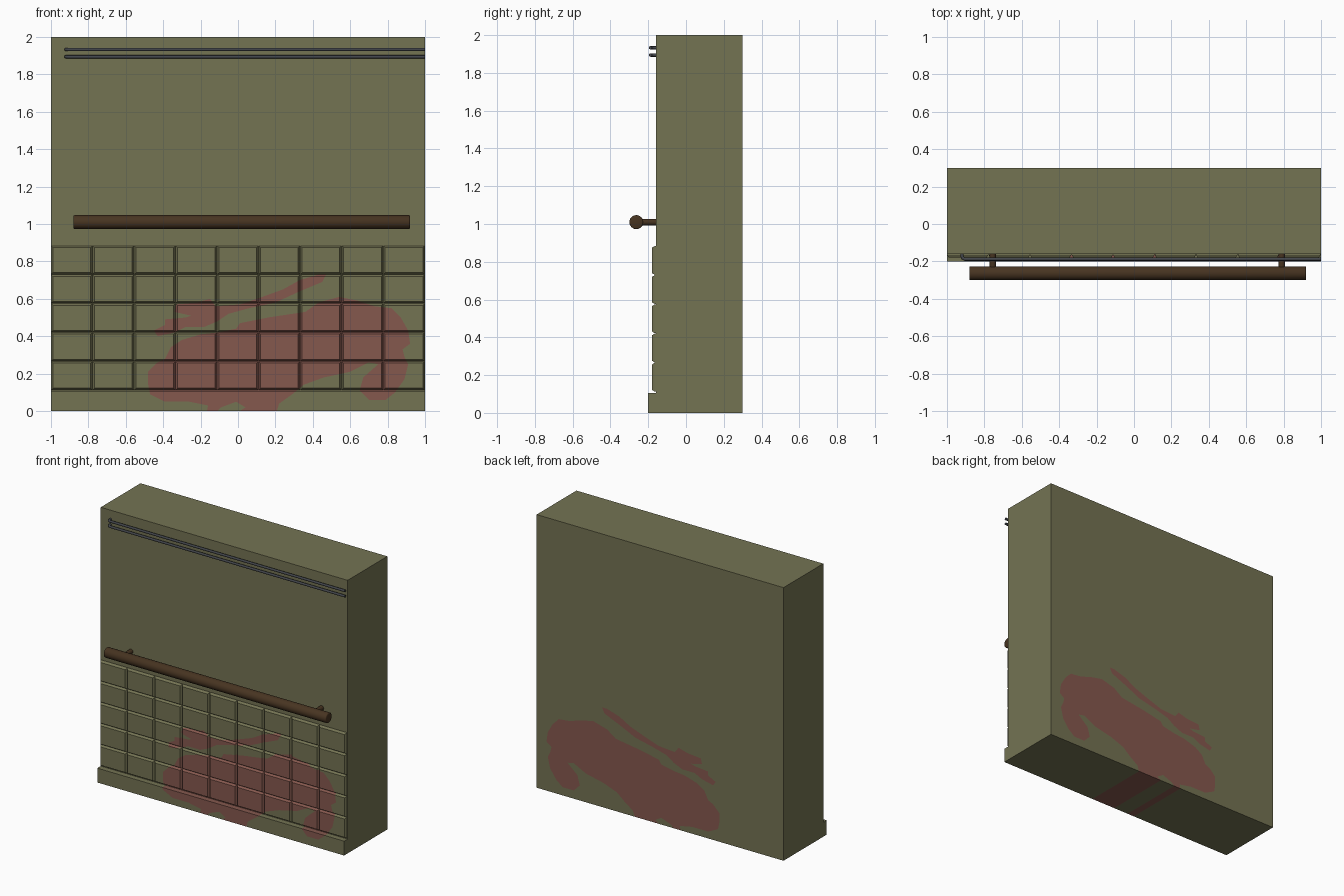
import bpy, bmesh, math
from mathutils import Vector, Matrix

if "Cube" in bpy.data.objects:
    bpy.data.objects.remove(bpy.data.objects["Cube"])


def material(name, rgb):
    m = bpy.data.materials.new(name)
    m.diffuse_color = (*rgb, 1)
    m.use_nodes = True
    m.node_tree.nodes["Principled BSDF"].inputs["Base Color"].default_value = m.diffuse_color
    return m


OLIVE = material("olive wall paint", (0.174, 0.172, 0.086))
RED = material("red stain", (0.235, 0.098, 0.076))
BROWN = material("brown wood", (0.063, 0.034, 0.015))
STEEL = material("dark steel", (0.056, 0.061, 0.072))
CUT = material("cutter", (1, 0, 1))


def to_object(name, bm, mat):
    mesh = bpy.data.meshes.new(name)
    bmesh.ops.recalc_face_normals(bm, faces=bm.faces)
    bm.to_mesh(mesh)
    bm.free()
    mesh.materials.append(mat)
    ob = bpy.data.objects.new(name, mesh)
    bpy.context.collection.objects.link(ob)
    return ob


def prism(bm, outline, y0, y1, scale=1.0):
    """Extrude an x-z outline along y."""
    face = bm.faces.new([bm.verts.new((x * scale, y0, z * scale)) for x, z in outline])
    out = bmesh.ops.extrude_face_region(bm, geom=[face])
    verts = [v for v in out["geom"] if isinstance(v, bmesh.types.BMVert)]
    bmesh.ops.translate(bm, verts=verts, vec=(0, y1 - y0, 0))


def cylinder(name, p, q, r, mat, bevel=0.0):
    p, q = Vector(p), Vector(q)
    rot = (q - p).to_track_quat('Z', 'Y').to_matrix().to_4x4()
    bm = bmesh.new()
    bmesh.ops.create_cone(bm, cap_ends=True, segments=24, radius1=r, radius2=r,
                          depth=(q - p).length,
                          matrix=Matrix.Translation((p + q) / 2) @ rot)
    if bevel:
        rims = [e for e in bm.edges if any(len(f.verts) > 4 for f in e.link_faces)]
        bmesh.ops.bevel(bm, geom=rims, offset=bevel, segments=2, affect='EDGES', profile=0.5)
    for f in bm.faces:
        f.smooth = len(f.verts) <= 4
    ob = to_object(name, bm, mat)
    ob.data.set_sharp_from_angle(angle=math.radians(50))
    return ob


# stain outlines in hundredths (x, z), projected straight through the wall
SPLASH = [(-48, 14), (-48, 21), (-43, 26), (-39, 28), (-36, 34), (-30, 38), (-20, 41),
          (-11, 42), (-1, 44), (1, 47), (16, 50), (36, 53), (43, 58), (54, 61), (64, 59),
          (73, 56), (82, 55), (87, 50), (91, 43), (92, 36), (88, 33), (89, 29), (91, 25),
          (89, 17), (84, 10), (79, 6), (70, 6), (65, 11), (67, 18), (75, 25), (70, 26),
          (60, 21), (46, 18), (35, 14), (29, 9), (22, 4), (20, -2), (-2, -2), (4, 2),
          (-1, 5), (-9, 2), (-13, -2), (-17, -2), (-16, 3), (-26, 5), (-39, 5), (-47, 9)]
STREAK = [(47, 73), (45, 69), (33, 64), (20, 58), (6, 55), (-5, 52), (-11, 48), (-18, 45),
          (-28, 45), (-34, 42), (-43, 40), (-45, 43), (-39, 46), (-39, 49), (-28, 50),
          (-25, 51), (-34, 53), (-33, 57), (-22, 58), (-15, 60), (-12, 56), (1, 57),
          (13, 61), (24, 65), (33, 70), (43, 73)]
bm = bmesh.new()
for outline in (SPLASH, STREAK):
    prism(bm, outline, -0.5, 0.5, 0.01)
cutter = to_object("stain_cutter", bm, CUT)
cutter.hide_render = True


def split_mesh(ob, operation):
    """Part of ob outside or inside the cutter, without the cut walls."""
    mod = ob.modifiers.new("split", 'BOOLEAN')
    mod.object, mod.operation = cutter, operation
    mod.solver, mod.material_mode = 'EXACT', 'TRANSFER'
    dg = bpy.context.evaluated_depsgraph_get()
    mesh = bpy.data.meshes.new_from_object(ob.evaluated_get(dg))
    ob.modifiers.remove(mod)
    cut_ids = {i for i, m in enumerate(mesh.materials) if m and m.name == CUT.name}
    bm = bmesh.new()
    bm.from_mesh(mesh)
    bmesh.ops.delete(bm, geom=[f for f in bm.faces if f.material_index in cut_ids],
                     context='FACES')
    bm.to_mesh(mesh)
    bm.free()
    return mesh


def stain(ob):
    """Inlay the stain as red faces in the surface of ob."""
    inside, outside = split_mesh(ob, 'INTERSECT'), split_mesh(ob, 'DIFFERENCE')
    ob.data.materials.append(RED)
    bm = bmesh.new()
    bm.from_mesh(inside)
    for f in bm.faces:
        f.material_index = 1
    n = len(bm.faces)
    bm.from_mesh(outside)
    bm.faces.ensure_lookup_table()
    for f in bm.faces[n:]:
        f.material_index = 0
    bmesh.ops.remove_doubles(bm, verts=bm.verts, dist=1e-5)
    bm.to_mesh(ob.data)
    bm.free()


# wall with baseboard step, as a side profile swept along x
profile = [(-0.2, 0), (0.3, 0), (0.3, 2), (-0.16, 2), (-0.16, 0.105), (-0.2, 0.105)]
bm = bmesh.new()
face = bm.faces.new([bm.verts.new((-1, y, z)) for y, z in profile])
out = bmesh.ops.extrude_face_region(bm, geom=[face])
bmesh.ops.translate(bm, vec=(2, 0, 0),
                    verts=[v for v in out["geom"] if isinstance(v, bmesh.types.BMVert)])
wall = to_object("wall", bm, OLIVE)

# bevelled wall tiles, 9 columns by 5 rows
PX, PZ, B = 0.222, 0.1545, 0.009
bm = bmesh.new()
for c in range(9):
    for r in range(5):
        cx, cz = (c - 4) * PX - 0.001, 0.112 + (r + 0.5) * PZ
        hx, hz = PX / 2 - 0.001, PZ / 2 - 0.001
        rings = []
        for y, inset in ((-0.15, 0), (-0.166, 0), (-0.18, B)):
            rings.append([bm.verts.new((cx + sx * (hx - inset), y, cz + sz * (hz - inset)))
                          for sx, sz in ((-1, -1), (1, -1), (1, 1), (-1, 1))])
        for a, b in zip(rings, rings[1:]):
            for i in range(4):
                j = (i + 1) % 4
                bm.faces.new((a[i], a[j], b[j], b[i]))
        bm.faces.new(rings[0][::-1])
        bm.faces.new(rings[-1])
tiles = to_object("wall_tiles", bm, OLIVE)

for ob in (wall, tiles):
    stain(ob)
bpy.data.objects.remove(cutter)
bpy.data.materials.remove(CUT)

# handrail and its two brackets
cylinder("handrail", (-0.88, -0.263, 1.01), (0.92, -0.263, 1.01), 0.037, BROWN, 0.006)
for name, x in (("left", -0.755), ("right", 0.79)):
    cylinder(name + "_rail_bracket", (x, -0.255, 1.01), (x, -0.15, 1.01), 0.017, BROWN)

# two thin conduits, bending into the wall at the left end
for name, z in (("upper", 1.933), ("lower", 1.894)):
    cu = bpy.data.curves.new(name + "_conduit", 'CURVE')
    cu.dimensions = '3D'
    cu.bevel_depth, cu.bevel_resolution, cu.use_fill_caps = 0.009, 2, True
    sp = cu.splines.new('POLY')
    path = [(-0.92, -0.15), (-0.92, -0.172), (-0.915, -0.183), (-0.904, -0.188), (1.0, -0.188)]
    sp.points.add(len(path) - 1)
    for pt, (x, y) in zip(sp.points, path):
        pt.co = (x, y, z, 1)
    cu.materials.append(STEEL)
    ob = bpy.data.objects.new(name + "_conduit", cu)
    bpy.context.collection.objects.link(ob)
